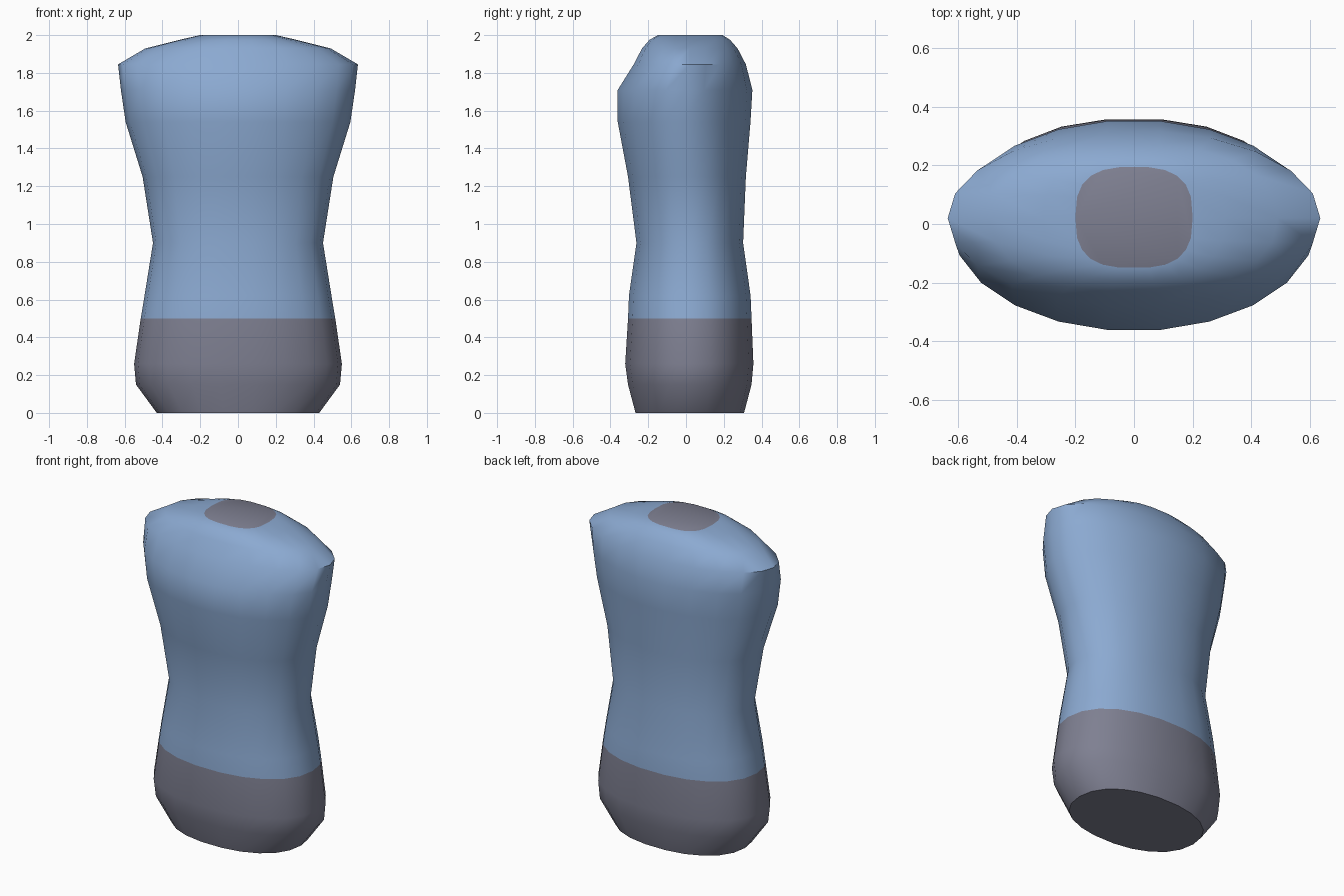
import bpy, bmesh
from math import cos, sin, pi, radians, copysign

cube = bpy.data.objects.get("Cube")
if cube:
    bpy.data.objects.remove(cube, do_unlink=True)


def material(name, colour):
    mat = bpy.data.materials.new(name)
    mat.use_nodes = True
    mat.diffuse_color = colour
    mat.node_tree.nodes["Principled BSDF"].inputs["Base Color"].default_value = colour
    return mat


SIDES = 22
HEM = 0.5   # height where the trousers meet the shirt

# Cross-sections: height, half width, front y, back y, squareness
SECTIONS = [
    (0.00, 0.43, -0.27, 0.31, 2.2),
    (0.15, 0.54, -0.31, 0.35, 2.2),
    (0.26, 0.55, -0.325, 0.36, 2.2),
    (HEM, 0.515, -0.31, 0.35, 2.2),
    (0.62, 0.495, -0.305, 0.345, 2.2),
    (0.90, 0.45, -0.265, 0.305, 2.2),
    (1.25, 0.505, -0.31, 0.32, 2.1),
    (1.54, 0.595, -0.365, 0.345, 2.0),
    (1.71, 0.62, -0.365, 0.355, 2.0),
    (1.845, 0.635, -0.28, 0.32, 2.0),
    (1.93, 0.49, -0.235, 0.275, 2.2),
    (1.975, 0.31, -0.195, 0.235, 2.5),
    (2.00, 0.20, -0.15, 0.195, 2.8),
]


def ring(bm, z, half_width, front, back, power):
    """One rounded cross-section of the body."""
    verts = []
    for i in range(SIDES):
        a = 2 * pi * i / SIDES
        c, s = (copysign(abs(v) ** (2 / power), v) for v in (cos(a), sin(a)))
        y = (front + back) / 2 + s * (back - front) / 2
        verts.append(bm.verts.new((half_width * c, y, z)))
    return verts


# Torso: loft through the sections, closed at the hips and the neck
bm = bmesh.new()
rings = [ring(bm, *section) for section in SECTIONS]
for low, high in zip(rings, rings[1:]):
    for i in range(SIDES):
        j = (i + 1) % SIDES
        bm.faces.new((low[i], low[j], high[j], high[i]))
bm.faces.new(rings[0][::-1])
bm.faces.new(rings[-1])

# Trousers and neck opening are grey, the shirt is blue
for face in bm.faces:
    z = face.calc_center_median().z
    face.material_index = 1 if z < HEM or z > 1.995 else 0

mesh = bpy.data.meshes.new("torso")
bm.to_mesh(mesh)
bm.free()
mesh.materials.append(material("shirt blue", (0.26, 0.40, 0.64, 1)))
mesh.materials.append(material("trouser grey", (0.21, 0.215, 0.285, 1)))
torso = bpy.data.objects.new("torso", mesh)
bpy.context.collection.objects.link(torso)

# Smooth body with crisp hip, neck and shoulder-tip edges
bpy.context.view_layer.objects.active = torso
torso.select_set(True)
bpy.ops.object.shade_smooth_by_angle(angle=radians(50))
